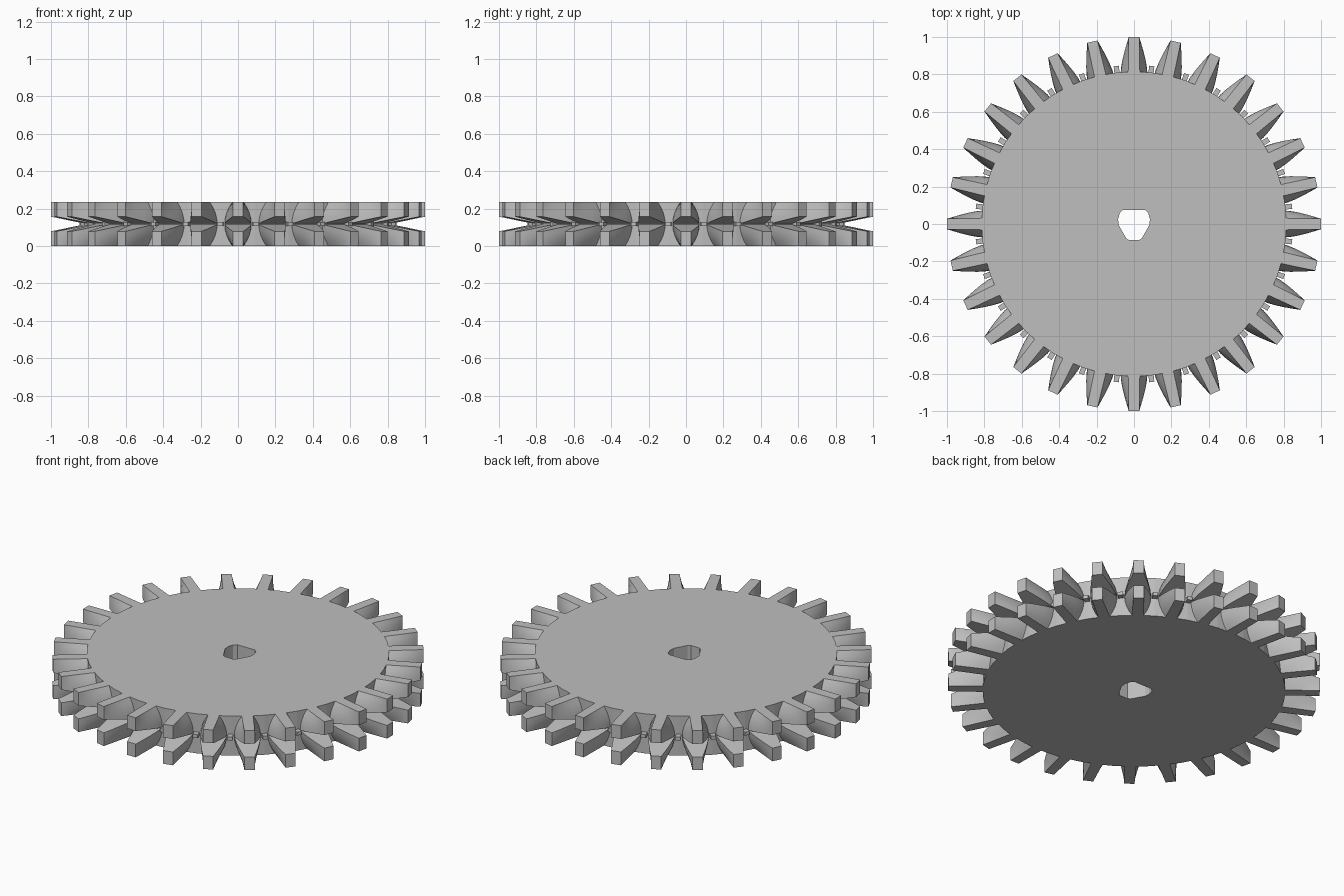
import bpy, bmesh, math
from mathutils import Matrix

if "Cube" in bpy.data.objects:
    bpy.data.objects.remove(bpy.data.objects["Cube"])

TEETH = 28
H = 0.235          # total thickness
MID = H / 2
R_DISC = 0.815

steel = bpy.data.materials.new("grey_steel")
steel.diffuse_color = (0.52, 0.52, 0.52, 1)
steel.use_nodes = True
steel.node_tree.nodes["Principled BSDF"].inputs["Base Color"].default_value = steel.diffuse_color


def finish(bm, name):
    bmesh.ops.recalc_face_normals(bm, faces=bm.faces)
    me = bpy.data.meshes.new(name)
    bm.to_mesh(me)
    bm.free()
    me.materials.append(steel)
    ob = bpy.data.objects.new(name, me)
    bpy.context.collection.objects.link(ob)
    return ob


def ring_copies(bm, count):
    """Repeat the geometry around the z axis."""
    base = bm.verts[:] + bm.edges[:] + bm.faces[:]
    for i in range(1, count):
        new = bmesh.ops.duplicate(bm, geom=base)["geom"]
        bmesh.ops.rotate(bm, verts=[g for g in new if isinstance(g, bmesh.types.BMVert)],
                         matrix=Matrix.Rotation(math.tau * i / count, 3, 'Z'))


# Disc with a shaped axle hole
bm = bmesh.new()
outer = [(R_DISC * math.cos(math.tau * i / 56), R_DISC * math.sin(math.tau * i / 56))
         for i in range(56)]
half = [(0.058, 0.076), (0.076, 0.06), (0.085, 0.025), (0.082, -0.005),
        (0.042, -0.076), (0.028, -0.086)]
hole = half + [(-x, y) for x, y in reversed(half)]
edges = []
for loop in (outer, hole):
    vs = [bm.verts.new((x, y, 0)) for x, y in loop]
    edges += [bm.edges.new((vs[i], vs[(i + 1) % len(vs)])) for i in range(len(vs))]
bmesh.ops.triangle_fill(bm, edges=edges, use_beauty=True)
ext = bmesh.ops.extrude_face_region(bm, geom=bm.faces[:])["geom"]
bmesh.ops.translate(bm, verts=[g for g in ext if isinstance(g, bmesh.types.BMVert)], vec=(0, 0, H))
finish(bm, "gear_disc")


# Teeth: lofted half tooth, barrel-shaped at the root, split by a V groove
def half_tooth(bm, sign):
    sections = []
    for r in (0.79, 0.83, 0.87, 0.91, 0.95, 0.98, 1.0):
        t = max(0.0, (r - 0.81) / 0.19)
        low = 0.039 * t                       # groove floor above mid-plane
        bulge = 0.041 * (1 - t ** 1.5)
        top = 0.031 - 0.003 * t
        right, left = [], []
        for k in range(5):
            z = low + (MID - low) * k / 4
            w = top + bulge * (1 - (z / MID) ** 2)
            right.append(bm.verts.new((r, w, MID + sign * z)))
            left.append(bm.verts.new((r, -w, MID + sign * z)))
        sections.append(right + left[::-1])
    n = len(sections[0])
    for a, b in zip(sections, sections[1:]):
        for i in range(n):
            j = (i + 1) % n
            bm.faces.new((a[i], a[j], b[j], b[i]))
    bm.faces.new(sections[0])
    bm.faces.new(sections[-1])


for name, sign in (("upper_teeth", 1), ("lower_teeth", -1)):
    bm = bmesh.new()
    half_tooth(bm, sign)
    ring_copies(bm, TEETH)
    ob = finish(bm, name)
    bpy.context.view_layer.objects.active = ob
    ob.select_set(True)
    bpy.ops.object.shade_smooth_by_angle(angle=math.radians(25))
    ob.select_set(False)

# Small nubs on the rim between the teeth
bm = bmesh.new()
bmesh.ops.create_cube(bm, size=1)
bmesh.ops.scale(bm, verts=bm.verts, vec=(0.06, 0.028, 0.02))
bmesh.ops.translate(bm, verts=bm.verts, vec=(0.82, 0, MID))
bmesh.ops.rotate(bm, verts=bm.verts, matrix=Matrix.Rotation(math.pi / TEETH, 3, 'Z'))
ring_copies(bm, TEETH)
finish(bm, "rim_nubs")
